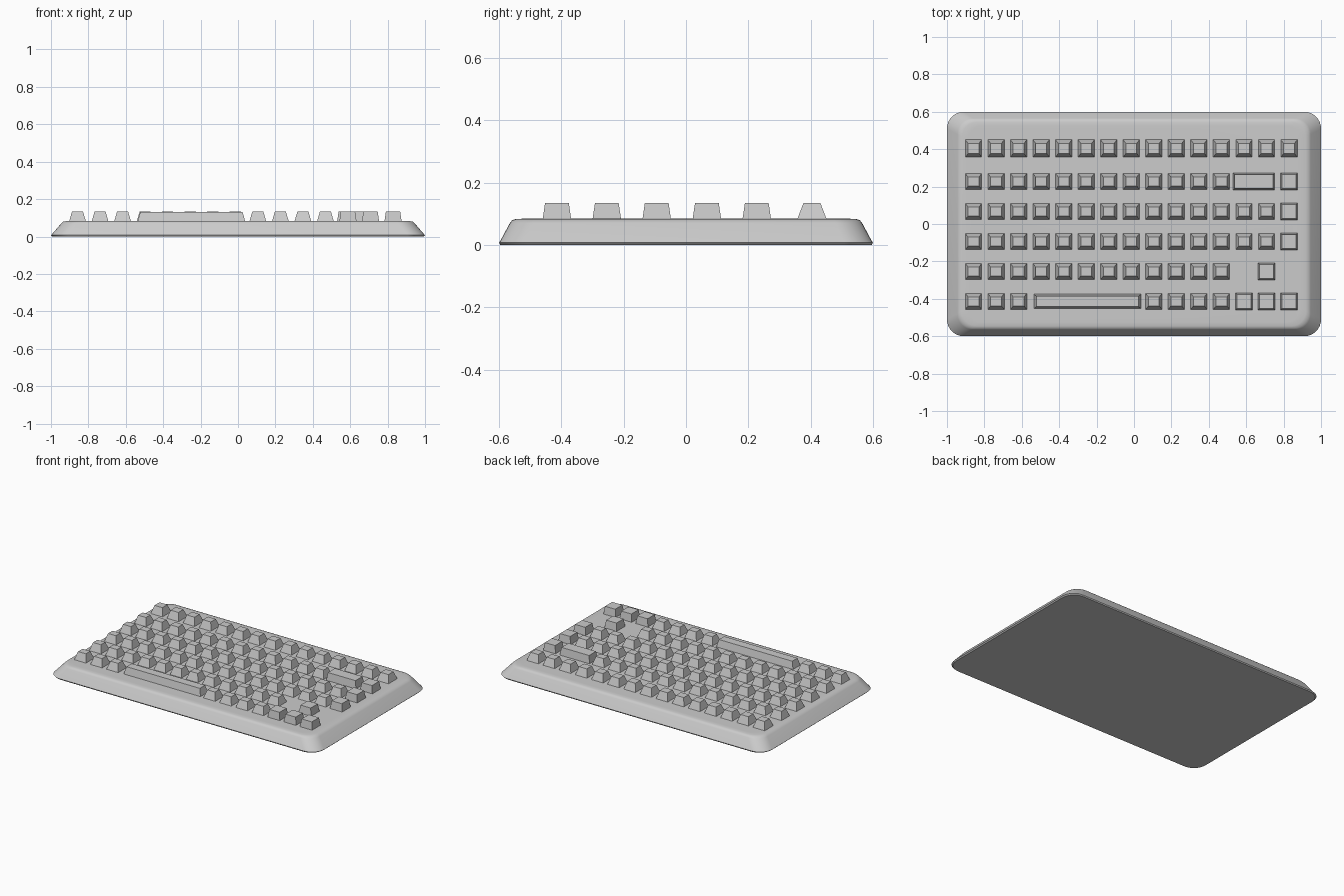
import bpy, bmesh, math

if "Cube" in bpy.data.objects:
    bpy.data.objects.remove(bpy.data.objects["Cube"])


def finish(bm, name, smooth):
    bmesh.ops.recalc_face_normals(bm, faces=bm.faces)
    me = bpy.data.meshes.new(name)
    bm.to_mesh(me)
    bm.free()
    ob = bpy.data.objects.new(name, me)
    bpy.context.collection.objects.link(ob)
    if smooth:
        bpy.ops.object.select_all(action='DESELECT')
        ob.select_set(True)
        bpy.context.view_layer.objects.active = ob
        bpy.ops.object.shade_smooth_by_angle(angle=math.radians(40))
    return ob


def rounded_loop(bm, hx, hy, r, z, n=8):
    loop = []
    for q, (sx, sy) in enumerate(((1, 1), (-1, 1), (-1, -1), (1, -1))):
        for i in range(n + 1):
            a = math.pi / 2 * (q + i / n)
            loop.append(bm.verts.new((sx * (hx - r) + r * math.cos(a),
                                      sy * (hy - r) + r * math.sin(a), z)))
    return loop


def loft(name, sections):
    bm = bmesh.new()
    loops = [rounded_loop(bm, *s) for s in sections]
    n = len(loops[0])
    for a, b in zip(loops, loops[1:]):
        for i in range(n):
            bm.faces.new((a[i], a[(i + 1) % n], b[(i + 1) % n], b[i]))
    bm.faces.new(loops[0])
    bm.faces.new(loops[-1])
    return finish(bm, name, True)


def key(name, x, y, w, d, inset_x, inset_y, top=0.135):
    # tapered keycap, slightly sunk into the case
    bm = bmesh.new()
    bmesh.ops.create_cube(bm, size=1)
    for v in bm.verts:
        up = v.co.z > 0
        v.co.x = x + v.co.x * (w - 2 * inset_x * up)
        v.co.y = y + v.co.y * (d - 2 * inset_y * up)
        v.co.z = top if up else 0.08
    return finish(bm, name, False)


# case: sloped shell with a soft upper rim
loft("case", [
    (0.993, 0.596, 0.09, 0.0),
    (1.0, 0.60, 0.09, 0.007),
    (0.992, 0.594, 0.09, 0.016),
    (0.945, 0.565, 0.085, 0.070),
    (0.935, 0.558, 0.085, 0.079),
    (0.918, 0.546, 0.08, 0.083),
    (0.89, 0.525, 0.08, 0.084),
])

# rows: y, columns of small-topped keys, columns of broad-topped keys
ROWS = [
    (0.404, range(15), ()),
    (0.227, range(12), (14,)),
    (0.067, range(14), (14,)),
    (-0.094, range(14), (14,)),
    (-0.254, range(12), (13,)),
    (-0.414, (0, 1, 2, 8, 9, 10, 11), (12, 13, 14)),
]
for r, (y, small, broad) in enumerate(ROWS):
    depth = 0.096 if r == 0 else 0.09
    for c in small:
        key(f"key_{r}_{c}", -0.858 + c * 0.1205, y, 0.09, depth, 0.016, 0.021)
    for c in broad:
        key(f"broad_key_{r}_{c}", -0.858 + c * 0.1205, y, 0.092, 0.092, 0.008, 0.008)

# wide keys
key("backspace_key", 0.641, 0.227, 0.222, 0.09, 0.008, 0.008)
key("space_bar", -0.249, -0.414, 0.575, 0.08, 0.014, 0.012, 0.132)
